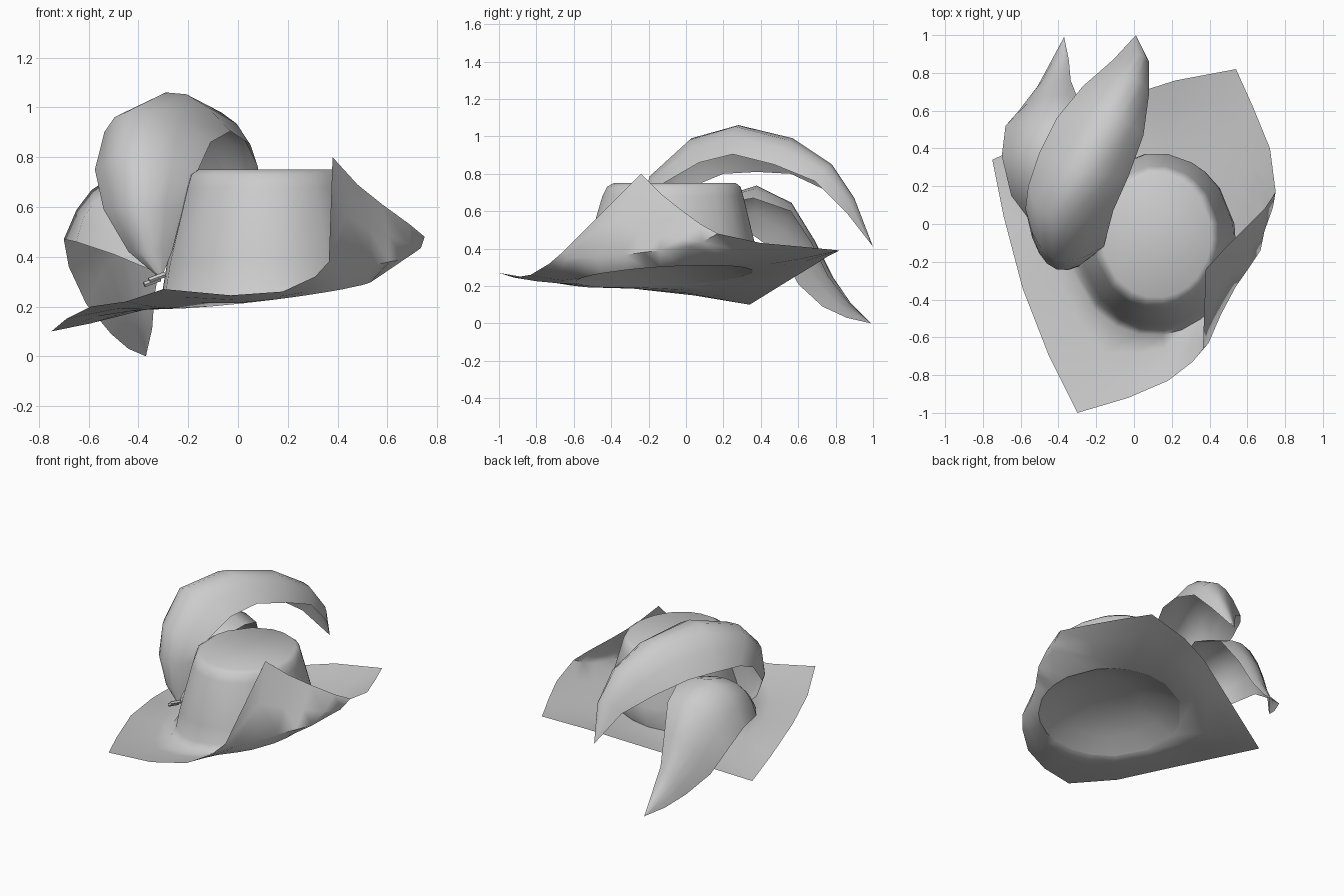
import bpy, math
from mathutils import Vector

if "Cube" in bpy.data.objects:
    bpy.data.objects.remove(bpy.data.objects["Cube"])


def make(name, verts, faces, angle=60):
    me = bpy.data.meshes.new(name)
    me.from_pydata([tuple(v) for v in verts], [], faces)
    me.update()
    ob = bpy.data.objects.new(name, me)
    bpy.context.collection.objects.link(ob)
    bpy.ops.object.select_all(action='DESELECT')
    ob.select_set(True)
    bpy.context.view_layer.objects.active = ob
    bpy.ops.object.shade_smooth_by_angle(angle=math.radians(angle))
    return ob


def grid_faces(rows, cols, wrap):
    n = cols if wrap else cols - 1
    return [(r * cols + c, r * cols + (c + 1) % cols,
             (r + 1) * cols + (c + 1) % cols, (r + 1) * cols + c)
            for r in range(rows - 1) for c in range(n)]


# Brim: outer edge point, and a fold point where the side is turned up
edge = [((-.30, -1.0, .27),), ((-.03, -.92, .245),), ((.18, -.83, .26),),
        ((.31, -.73, .32),),
        ((.365, -.66, .38), (.405, -.58, .34)),
        ((.38, -.24, .80), (.46, -.48, .35)),
        ((.48, -.13, .69), (.54, -.33, .365)),
        ((.58, -.03, .61), (.61, -.23, .38)),
        ((.69, .08, .53), (.67, -.14, .39)),
        ((.75, .17, .48), (.70, .02, .41)),
        ((.72, .40, .43),), ((.63, .62, .41),), ((.54, .82, .39),),
        ((.22, .76, .36),), ((0, .69, .315),), ((-.30, .55, .23),),
        ((-.75, .34, .10),), ((-.69, .04, .15),), ((-.59, -.34, .20),),
        ((-.45, -.70, .22),)]
outer = [Vector(e[0]) for e in edge]
fold = [Vector(e[-1]) for e in edge]
angles = [math.atan2((p.y + .11) / .47, (p.x - .1) / .43) for p in fold]


# Tilted oval sampled at the brim's angles, so crown and brim share rows
def ring(cx, cy, rx, ry, z, tilt):
    out = []
    for a in angles:
        x, y = cx + rx * math.cos(a), cy + ry * math.sin(a)
        out.append(Vector((x, y, z + tilt * (.12 * (x - .1) + .06 * (y + .12)))))
    return out


opening = ring(.1, -.115, .44, .475, .25, 1)
near, mid = [], []
for e, h, o, m in zip(edge, opening, outer, fold):
    if len(e) > 1:
        near.append(m)
        mid.append(m.lerp(o, .5) + Vector((.01, -.01, -.01)))
    else:
        near.append(h.lerp(o, .3) - Vector((0, 0, .008)))
        mid.append(h.lerp(o, .65) - Vector((0, 0, .008)))
rows = [outer, mid, near, opening,
        ring(.115, -.09, .425, .465, .30, .9),
        ring(.12, -.08, .41, .455, .40, .5),
        ring(.12, -.07, .335, .38, .68, 0),
        ring(.12, -.065, .32, .36, .73, 0),
        ring(.12, -.06, .29, .33, .75, 0)]
n = len(edge)
faces = grid_faces(len(rows), n, True)
faces.append(tuple(range((len(rows) - 1) * n, len(rows) * n)))
make("hat_crown_and_brim", [v for r in rows for v in r], faces)

# Domed lining closing the opening underneath
centre = Vector((.1, -.11, .25))
lining = [opening]
for k, h in ((.75, .06), (.4, .11)):
    lining.append([centre.lerp(p, k) + Vector((0, 0, h)) for p in opening])
verts = [v for r in lining for v in r]
faces = grid_faces(3, n, True) + [tuple(range(2 * n, 3 * n))]
make("lining", verts, [f[::-1] for f in faces])


# Feathers: arched leaves through left edge, spine and right edge
def feather(name, base, stations, tip):
    ts = [0, .17, .33, .5, .67, .83, 1]
    verts = []
    spans = [[Vector(base)] * 3] + [[Vector(s[i:i + 3]) for i in (0, 3, 6)]
                                    for s in stations] + [[Vector(tip)] * 3]
    for l, c, r in spans:
        for t in ts:
            verts.append(l * (2 * (t - .5) * (t - 1)) + c * (4 * t * (1 - t))
                         + r * (2 * t * (t - .5)))
    return make(name, verts, grid_faces(len(spans), len(ts), False))


feather("large_feather", (-.31, -.22, .31), [
    (-.44, -.15, .42, -.37, -.24, .42, -.265, -.20, .42),
    (-.54, -.07, .59, -.41, -.24, .59, -.22, -.17, .60),
    (-.575, .08, .75, -.43, -.18, .79, -.16, -.12, .75),
    (-.56, .20, .80, -.43, .03, .99, -.11, .07, .86),
    (-.50, .38, .81, -.29, .28, 1.06, -.03, .25, .905),
    (-.41, .56, .80, -.14, .57, .99, .05, .47, .85),
    (-.27, .73, .72, -.04, .78, .85, .08, .69, .76),
    (-.11, .87, .60, .02, .90, .67, .08, .86, .59)], (.01, 1.0, .41))

feather("small_feather", (-.31, -.18, .33), [
    (-.50, -.05, .41, -.42, .00, .54, -.27, .00, .50),
    (-.65, .15, .46, -.52, .18, .66, -.24, .20, .64),
    (-.70, .36, .47, -.51, .38, .72, -.20, .36, .67),
    (-.68, .52, .36, -.49, .56, .62, -.25, .56, .60),
    (-.61, .60, .21, -.47, .68, .42, -.30, .67, .43),
    (-.51, .73, .09, -.43, .79, .22, -.335, .76, .25),
    (-.44, .86, .03, -.395, .88, .10, -.345, .87, .11)], (-.37, .99, 0))

# Quill stubs at the feather root
for i, x in enumerate((-.345, -.325)):
    bpy.ops.mesh.primitive_cylinder_add(vertices=6, radius=.012, depth=.07,
                                        location=(x, -.22, .30 + .017 * i),
                                        rotation=(0, math.radians(70), .2))
    bpy.context.object.name = "quill_%d" % (i + 1)
